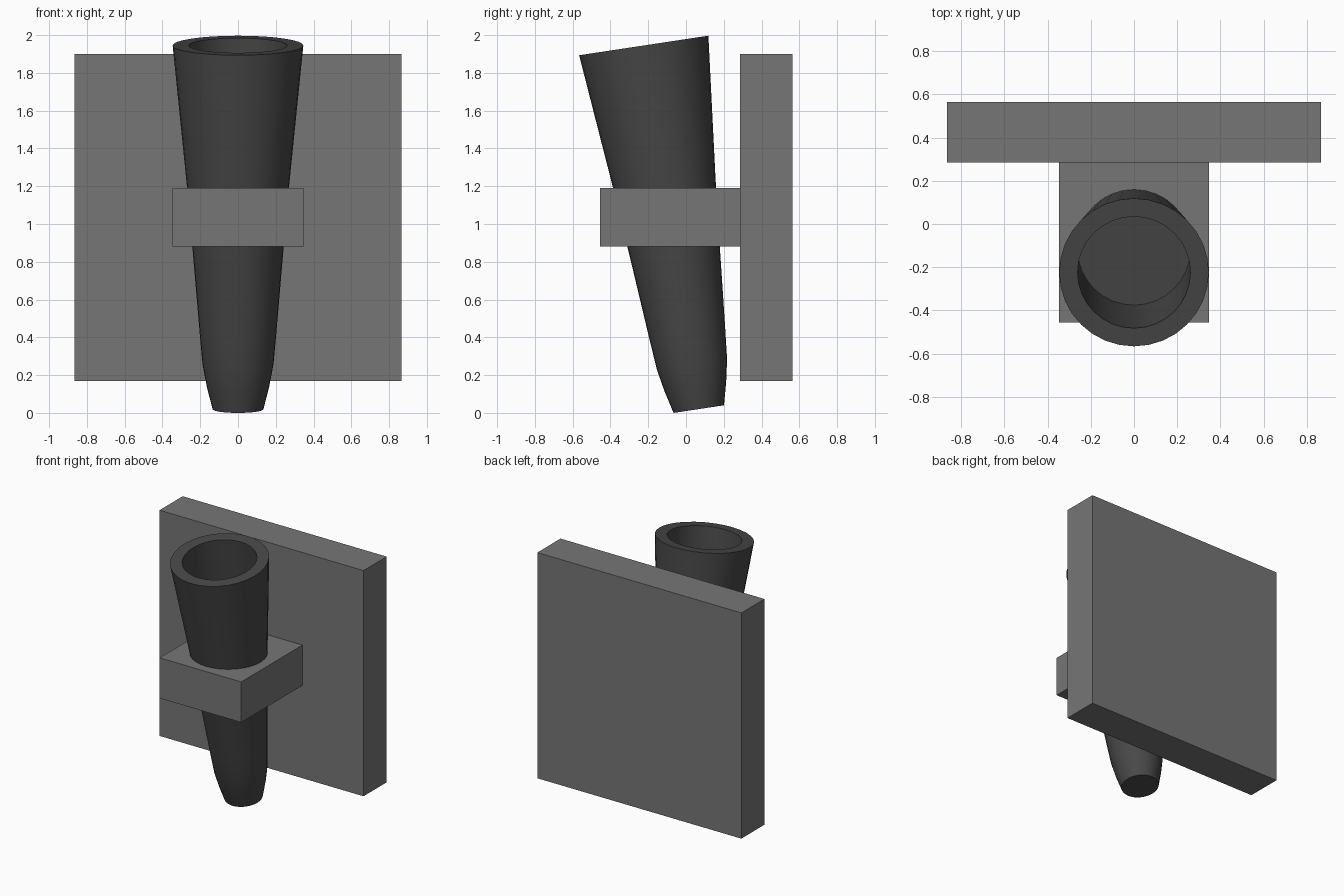
import bpy, bmesh, math
from mathutils import Matrix

if "Cube" in bpy.data.objects:
    bpy.data.objects.remove(bpy.data.objects["Cube"])


def material(name, v):
    m = bpy.data.materials.new(name)
    m.diffuse_color = (v, v, v, 1)
    m.use_nodes = True
    m.node_tree.nodes["Principled BSDF"].inputs["Base Color"].default_value = m.diffuse_color
    return m


def add_object(name, bm, mat):
    bmesh.ops.recalc_face_normals(bm, faces=bm.faces)
    me = bpy.data.meshes.new(name)
    bm.to_mesh(me)
    bm.free()
    me.materials.append(mat)
    ob = bpy.data.objects.new(name, me)
    bpy.context.collection.objects.link(ob)
    return ob


def box(name, lo, hi, mat):
    bm = bmesh.new()
    bmesh.ops.create_cube(bm, size=1)
    size = [b - a for a, b in zip(lo, hi)]
    mid = [(a + b) / 2 for a, b in zip(lo, hi)]
    bmesh.ops.transform(bm, verts=bm.verts,
                        matrix=Matrix.Translation(mid) @ Matrix.Diagonal((*size, 1)))
    return add_object(name, bm, mat)


def lathe(name, profile, sides, mat):
    # Rings of (radius, height), capped at both ends
    bm = bmesh.new()
    rings = [[bm.verts.new((r * math.cos(2 * math.pi * i / sides),
                            r * math.sin(2 * math.pi * i / sides), h))
              for i in range(sides)] for r, h in profile]
    for a, b in zip(rings, rings[1:]):
        for i in range(sides):
            j = (i + 1) % sides
            bm.faces.new((a[i], a[j], b[j], b[i]))
    bm.faces.new(rings[0][::-1])
    bm.faces.new(rings[-1])
    return add_object(name, bm, mat)


grey = material("mid_grey", 0.18)
dark = material("dark_grey", 0.065)

# Wall panel and the bracket that holds the tapered cup
box("wall_panel", (-0.865, 0.285, 0.17), (0.865, 0.565, 1.9), grey)
box("bracket", (-0.346, -0.455, 0.88), (0.346, 0.285, 1.19), grey)

# Tapered holder: outside from foot to rim, then down the straight bore to its floor
holder = lathe("tapered_holder", [
    (0.135, 0), (0.165, 0.12), (0.188, 0.24), (0.204, 0.42), (0.241, 0.86),
    (0.27, 1.19), (0.346, 1.947), (0.261, 1.947), (0.261, 1.235)], 32, dark)
holder.location = (0, 0.0675, 0.02)
holder.rotation_euler.x = math.radians(8.6)

# Smooth the round sides, keep the rim and foot crisp
bpy.context.view_layer.objects.active = holder
holder.select_set(True)
bpy.ops.object.shade_smooth_by_angle(angle=math.radians(30))
